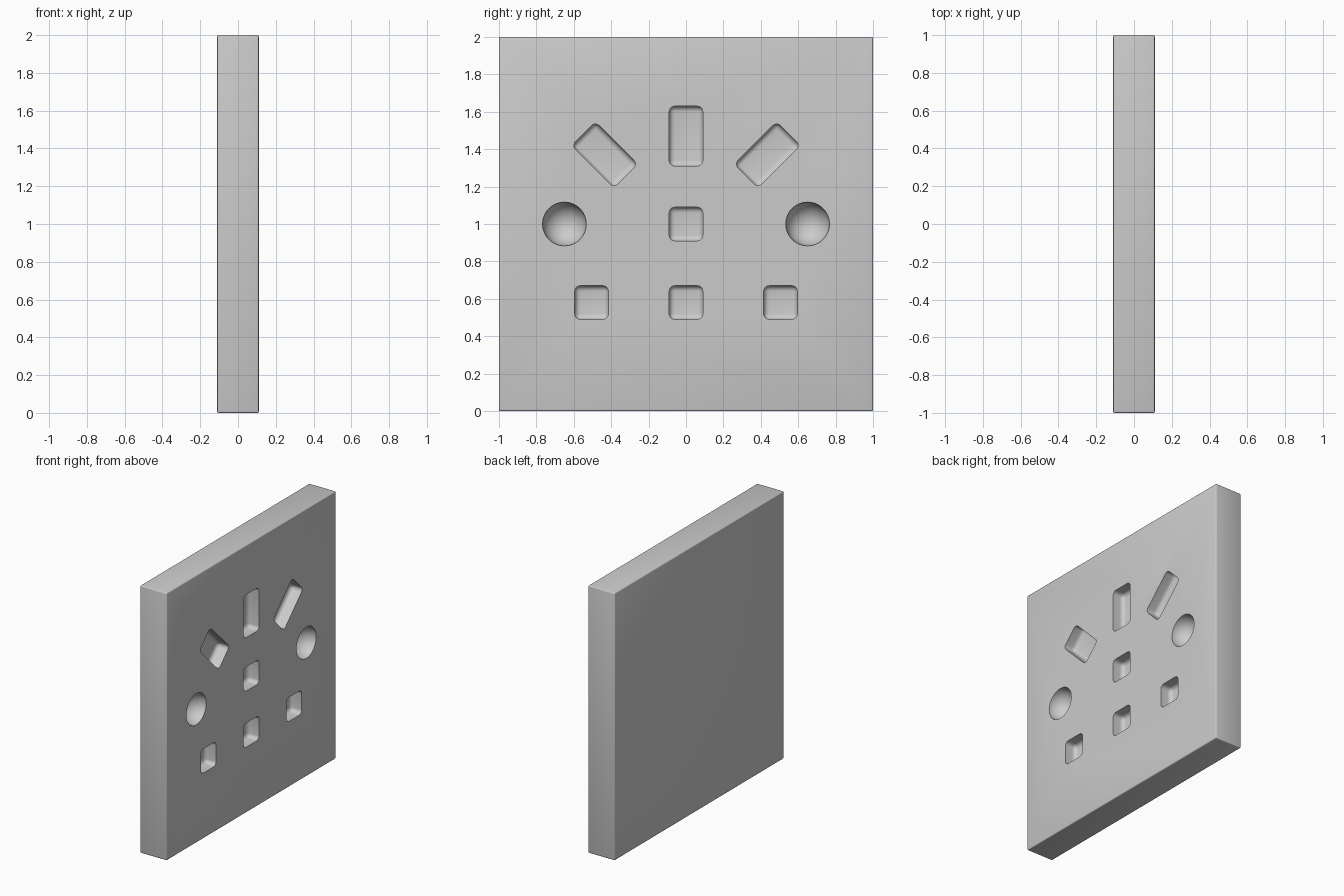
import bpy, bmesh
from math import radians
from mathutils import Matrix

if "Cube" in bpy.data.objects:
    bpy.data.objects.remove(bpy.data.objects["Cube"])

FACE_X = 0.11      # front plane of the panel that carries the pockets
ROUND = 0.03       # pocket edge radius


def make_object(name, bm):
    mesh = bpy.data.meshes.new(name)
    bm.to_mesh(mesh)
    bm.free()
    ob = bpy.data.objects.new(name, mesh)
    bpy.context.collection.objects.link(ob)
    return ob


def rounded_box(name, size, loc, radius, segments, tilt=0):
    bm = bmesh.new()
    bmesh.ops.create_cube(bm, size=1)
    bmesh.ops.scale(bm, vec=size, verts=bm.verts)
    bmesh.ops.bevel(bm, geom=bm.edges[:], offset=radius, segments=segments,
                    profile=0.5, affect='EDGES')
    bm.transform(Matrix.Translation(loc) @ Matrix.Rotation(radians(tilt), 4, 'X'))
    return make_object(name, bm)


def ball(name, radius, loc):
    bm = bmesh.new()
    bmesh.ops.create_uvsphere(bm, u_segments=48, v_segments=24, radius=radius)
    bm.transform(Matrix.Translation(loc) @ Matrix.Rotation(radians(90), 4, 'Y'))
    return make_object(name, bm)


# Panel slab
panel = rounded_box("panel", (2 * FACE_X, 2, 2), (0, 0, 1), 0.008, 3)

# Pocket cutters: (y, z, height, tilt)
pockets = [(0, 1.47, 0.32, 0), (0, 1.0, 0.18, 0), (0, 0.58, 0.18, 0)]
for s in (-1, 1):
    pockets += [(s * 0.435, 1.37, 0.32, -s * 45), (s * 0.505, 0.58, 0.18, 0)]
cutters = [rounded_box("pocket_cutter", (0.18, 0.18, h), (FACE_X, y, z), ROUND, 5, t)
           for y, z, h, t in pockets]

# Round dimple cutters
cutters += [ball("dimple_cutter", 0.117, (FACE_X + 0.002, s * 0.65, 1.0)) for s in (-1, 1)]

# Carve the panel
bpy.context.view_layer.objects.active = panel
for cutter in cutters:
    cutter.hide_render = True
    mod = panel.modifiers.new("carve", 'BOOLEAN')
    mod.operation = 'DIFFERENCE'
    mod.solver = 'EXACT'
    mod.object = cutter
    bpy.ops.object.modifier_apply(modifier=mod.name)
    bpy.data.objects.remove(cutter)

# Smooth rounded edges, crisp pocket rims
panel.select_set(True)
bpy.ops.object.shade_smooth_by_angle(angle=radians(35))
